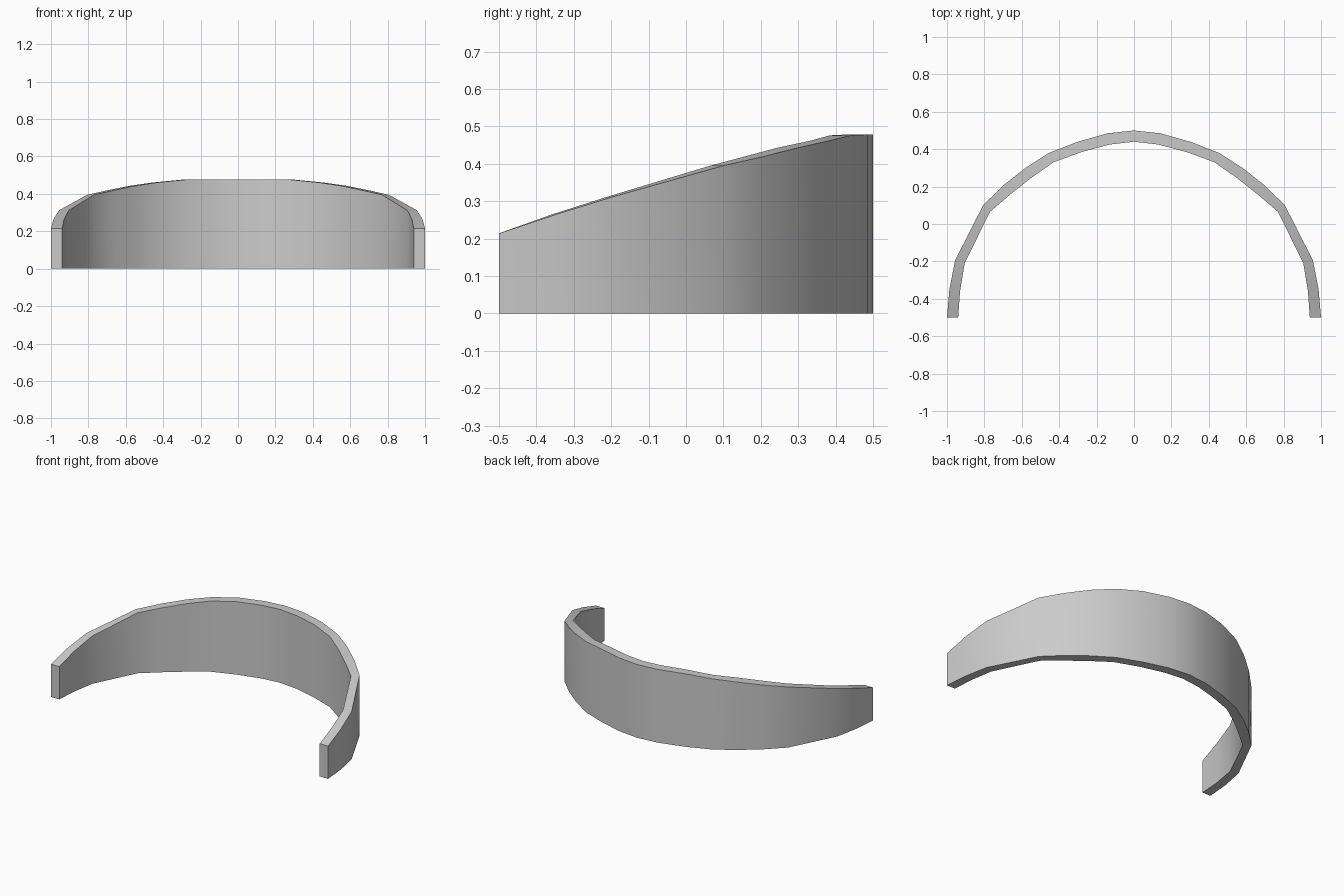
import bpy, bmesh, math

cube = bpy.data.objects.get("Cube")
if cube:
    bpy.data.objects.remove(cube, do_unlink=True)

# One material for the whole wall
grey = bpy.data.materials.new("light_grey")
grey.use_nodes = True
colour = (0.6, 0.6, 0.6, 1)
grey.diffuse_color = colour
grey.node_tree.nodes["Principled BSDF"].inputs["Base Color"].default_value = colour

# Half plan from the middle of the back to the front end: outer x, y, inner x, y, rim height
half = [
    (0, .5, 0, .44, .478),
    (.14, .485, .13, .425, .478),
    (.30, .44, .28, .385, .476),
    (.455, .38, .43, .33, .461),
    (.58, .30, .552, .245, .443),
    (.70, .205, .665, .155, .419),
    (.807, .10, .77, .065, .395),
    (.957, -.195, .905, -.21, .312),
    (.987, -.35, .93, -.36, .264),
    (1, -.5, .94, -.5, .214),
]
mirrored = [(-ox, oy, -ix, iy, z) for ox, oy, ix, iy, z in half[:0:-1]]
stations = mirrored + half

# Sweep a four-cornered section along the stations
bm = bmesh.new()
sections = []
for ox, oy, ix, iy, z in stations:
    corners = [(ox, oy, 0), (ox, oy, z), (ix, iy, z), (ix, iy, 0)]
    sections.append([bm.verts.new(c) for c in corners])
for a, b in zip(sections, sections[1:]):
    for i in range(4):
        j = (i + 1) % 4
        bm.faces.new((a[i], a[j], b[j], b[i]))

# Flat end caps
bm.faces.new(sections[0])
bm.faces.new(sections[-1])
bmesh.ops.recalc_face_normals(bm, faces=bm.faces[:])

mesh = bpy.data.meshes.new("curved_wall")
bm.to_mesh(mesh)
bm.free()
mesh.materials.append(grey)
wall = bpy.data.objects.new("curved_wall", mesh)
bpy.context.collection.objects.link(wall)

# Smooth along the curve, sharp at the rims and ends
bpy.ops.object.select_all(action='DESELECT')
wall.select_set(True)
bpy.context.view_layer.objects.active = wall
bpy.ops.object.shade_smooth_by_angle(angle=math.radians(35))
